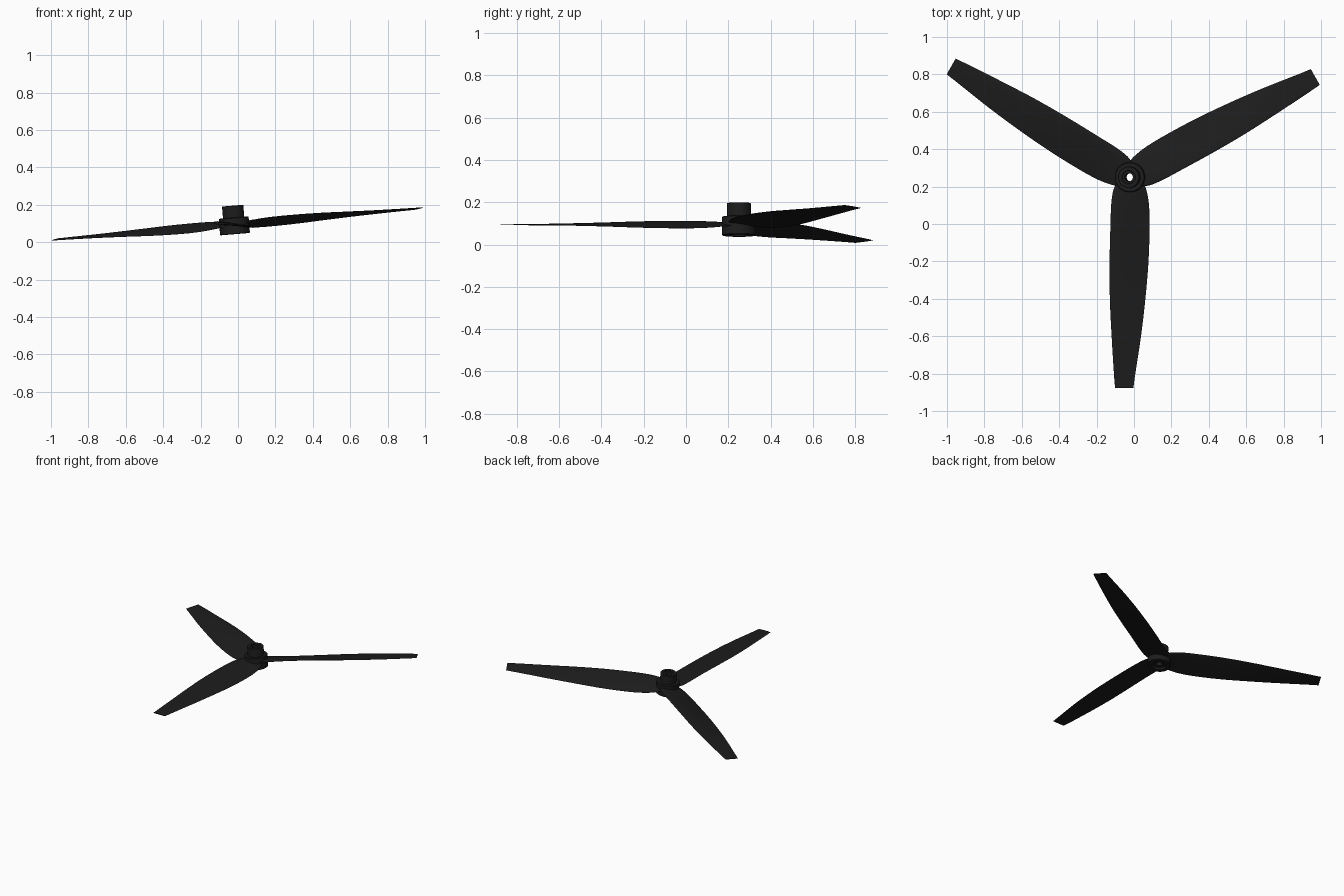
import bpy, bmesh, math
from mathutils import Matrix, Vector

if "Cube" in bpy.data.objects:
    bpy.data.objects.remove(bpy.data.objects["Cube"])

mat = bpy.data.materials.new("black_plastic")
mat.diffuse_color = (0.012, 0.012, 0.012, 1)
mat.use_nodes = True
mat.node_tree.nodes["Principled BSDF"].inputs["Base Color"].default_value = mat.diffuse_color

# Whole rotor leans slightly about the y axis
TILT = Matrix.Translation((-0.02, 0.25, 0.0925)) @ Matrix.Rotation(math.radians(-4.85), 4, 'Y')


def make(name, bm, matrix, angle):
    bmesh.ops.recalc_face_normals(bm, faces=bm.faces)
    me = bpy.data.meshes.new(name)
    bm.to_mesh(me)
    bm.free()
    me.materials.append(mat)
    ob = bpy.data.objects.new(name, me)
    bpy.context.collection.objects.link(ob)
    ob.matrix_world = matrix
    bpy.ops.object.select_all(action='DESELECT')
    ob.select_set(True)
    bpy.context.view_layer.objects.active = ob
    bpy.ops.object.shade_smooth_by_angle(angle=math.radians(angle))
    return ob


def bridge(bm, a, b):
    n = len(a)
    for i in range(n):
        bm.faces.new((a[i], a[(i + 1) % n], b[(i + 1) % n], b[i]))


# Hub: stepped collar with a through bore, lathed from a closed profile
profile = [(0.022, -0.035), (0.045, -0.035), (0.05, -0.05), (0.077, -0.05), (0.08, -0.047),
           (0.08, 0.036), (0.077, 0.039), (0.057, 0.039), (0.057, 0.101),
           (0.055, 0.103), (0.036, 0.103), (0.034, 0.096), (0.022, 0.096)]
SEG = 48
bm = bmesh.new()
rings = []
for s in range(SEG):
    t = 2 * math.pi * s / SEG
    rings.append([bm.verts.new((r * math.cos(t), r * math.sin(t), z)) for r, z in profile])
for s in range(SEG):
    bridge(bm, rings[s], rings[(s + 1) % SEG])
make("hub", bm, TILT, 30)

# Blade stations: radius, left edge, right edge, pitch in degrees, thickness
stations = [(0.035, -0.076, 0.074, 7, 0.030), (0.07, -0.090, 0.086, 9, 0.030),
            (0.14, -0.100, 0.098, 12, 0.028), (0.25, -0.104, 0.102, 13.5, 0.025),
            (0.45, -0.109, 0.096, 12.5, 0.021), (0.65, -0.108, 0.080, 9.5, 0.017),
            (0.85, -0.099, 0.057, 7, 0.013), (1.05, -0.087, 0.027, 5.5, 0.009),
            (1.128, -0.081, 0.016, 5, 0.007)]


def sample(k, t):
    # Catmull-Rom interpolation between stations
    p = [stations[min(max(k + j, 0), len(stations) - 1)] for j in (-1, 0, 1, 2)]
    dx = p[2][0] - p[1][0]
    out = [p[1][0] + t * dx]
    for c in range(1, 5):
        m1 = (p[2][c] - p[0][c]) / (p[2][0] - p[0][0]) * dx
        m2 = (p[3][c] - p[1][c]) / (p[3][0] - p[1][0]) * dx
        a, b = p[1][c], p[2][c]
        out.append((2*t**3 - 3*t*t + 1)*a + (t**3 - 2*t*t + t)*m1
                   + (3*t*t - 2*t**3)*b + (t**3 - t*t)*m2)
    return out


def section(bm, r, left, right, pitch, thick):
    # Aerofoil loop: fuller near the raised left (leading) edge
    N = 12
    us = [0.5 - 0.5 * math.cos(math.pi * i / N) for i in range(N + 1)]

    def half(u):
        return thick * 1.3 * math.sqrt(u) * (1 - u) + thick * 0.03
    loop = [(u, half(u) * 0.62) for u in us] + [(u, -half(u) * 0.38) for u in reversed(us)]
    rot = Matrix.Rotation(math.radians(pitch), 4, 'Y')
    cp = math.cos(math.radians(pitch))
    return [bm.verts.new(rot @ Vector(((left + u * (right - left)) / cp, 0, z)) + Vector((0, -r, 0)))
            for u, z in loop]


# Three identical blades around the hub
for n in range(3):
    bm = bmesh.new()
    loops = [section(bm, *sample(k, i / 5)) for k in range(len(stations) - 1) for i in range(5)]
    loops.append(section(bm, *stations[-1]))
    for a, b in zip(loops, loops[1:]):
        bridge(bm, a, b)
    bm.faces.new(loops[0])
    bm.faces.new(loops[-1])
    make(f"blade_{n + 1}", bm, TILT @ Matrix.Rotation(n * 2 * math.pi / 3, 4, 'Z'), 40)
